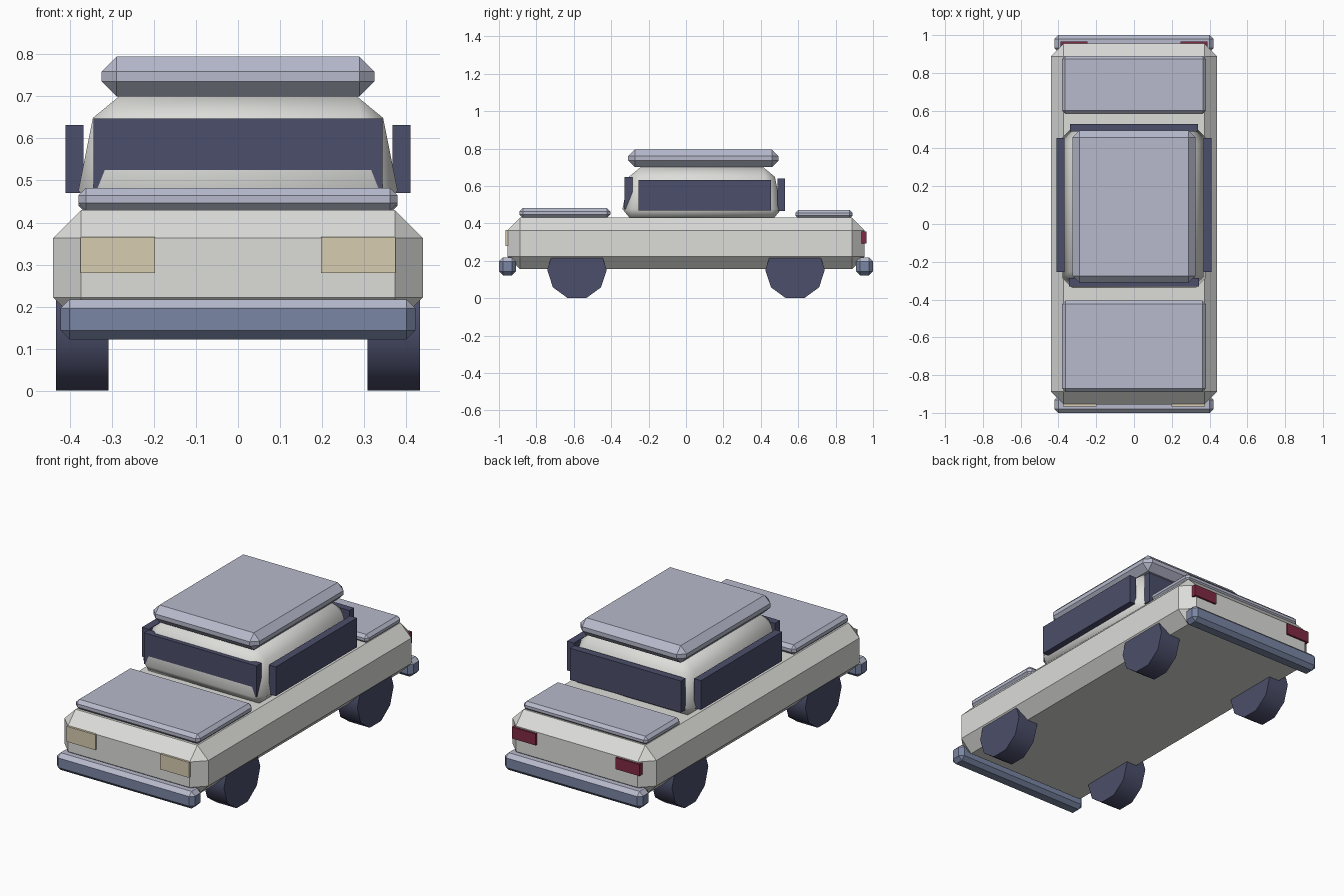
import bpy, bmesh, math

if "Cube" in bpy.data.objects:
    bpy.data.objects.remove(bpy.data.objects["Cube"])


def material(name, r, g, b):
    def lin(c):
        c /= 255
        return c / 12.92 if c <= 0.04045 else ((c + 0.055) / 1.055) ** 2.4
    m = bpy.data.materials.new(name)
    m.diffuse_color = (lin(r), lin(g), lin(b), 1)
    m.use_nodes = True
    m.node_tree.nodes["Principled BSDF"].inputs["Base Color"].default_value = m.diffuse_color
    return m


PAINT = material("off_white_paint", 220, 220, 217)
PANEL = material("pale_lavender_panel", 183, 186, 204)
DARK = material("dark_navy", 75, 78, 106)
STEEL = material("steel_blue", 122, 134, 164)
LAMP = material("cream_lamp", 215, 204, 176)
RED = material("tail_red", 128, 42, 68)


def box(name, x, y, z, mats, bevel=0, taper=0, smooth=False):
    """Box from (min, max) ranges, top drawn in by taper, edges chamfered."""
    bm = bmesh.new()
    bmesh.ops.create_cube(bm, size=1)
    cx, cy = sum(x) / 2, sum(y) / 2
    for v in bm.verts:
        t = taper if v.co.z > 0 else 0
        sx, sy = x[1] - x[0] - 2 * t, y[1] - y[0] - 2 * t
        v.co = (cx + v.co.x * sx, cy + v.co.y * sy, sum(z) / 2 + v.co.z * (z[1] - z[0]))
    if bevel:
        bmesh.ops.bevel(bm, geom=bm.edges[:], offset=bevel, offset_type='OFFSET',
                        segments=1, profile=0.5, affect='EDGES')
    bm.normal_update()
    for f in bm.faces:
        f.smooth = smooth
        # a second material covers the upward faces
        if len(mats) > 1 and f.normal.z > 0.5:
            f.material_index = 1
    me = bpy.data.meshes.new(name)
    bm.to_mesh(me)
    bm.free()
    ob = bpy.data.objects.new(name, me)
    bpy.context.collection.objects.link(ob)
    for m in mats:
        me.materials.append(m)
    return ob


# Bodywork
box("body", (-0.44, 0.44), (-0.955, 0.955), (0.155, 0.43), [PAINT], 0.067)
box("hood", (-0.38, 0.38), (-0.89, -0.405), (0.428, 0.482), [PANEL], 0.018)
box("trunk_lid", (-0.38, 0.38), (0.585, 0.89), (0.425, 0.472), [PANEL], 0.016)
box("cabin", (-0.39, 0.39), (-0.35, 0.52), (0.425, 0.70), [PAINT], 0.052, 0.055, True)
box("roof", (-0.325, 0.325), (-0.31, 0.495), (0.70, 0.795), [PANEL], 0.036)

# Upright window slabs
box("windshield", (-0.344, 0.344), (-0.33, -0.287), (0.475, 0.648), [DARK])
box("rear_window", (-0.34, 0.34), (0.49, 0.53), (0.465, 0.64), [DARK])

# Bumpers
for name, y in (("front_bumper", (-1.0, -0.91)), ("rear_bumper", (0.91, 1.0))):
    box(name, (-0.422, 0.422), y, (0.122, 0.217), [STEEL, PANEL], 0.021)

# Parts mirrored left and right
for side, s in (("left", -1), ("right", 1)):
    def span(a, b):
        return tuple(sorted((a * s, b * s)))

    box(side + "_side_window", span(0.368, 0.41), (-0.255, 0.455), (0.47, 0.632), [DARK])
    box(side + "_headlight", span(0.198, 0.375), (-0.965, -0.94), (0.28, 0.365), [LAMP])
    box(side + "_tail_light", span(0.245, 0.39), (0.935, 0.965), (0.293, 0.357), [RED])

    # Ten-sided wheels resting on a flat side
    for end, y in (("front", -0.583), ("rear", 0.583)):
        r = 0.159
        bpy.ops.mesh.primitive_cylinder_add(
            vertices=10, radius=r, depth=0.125,
            location=(s * 0.371, y, r * math.cos(math.pi / 10)),
            rotation=(0, math.pi / 2, 0))
        wheel = bpy.context.object
        wheel.name = f"{end}_{side}_wheel"
        # tread corners sit on the horizontal axis line
        wheel.data.materials.append(DARK)
        bpy.ops.object.shade_smooth_by_angle(angle=math.radians(50))
